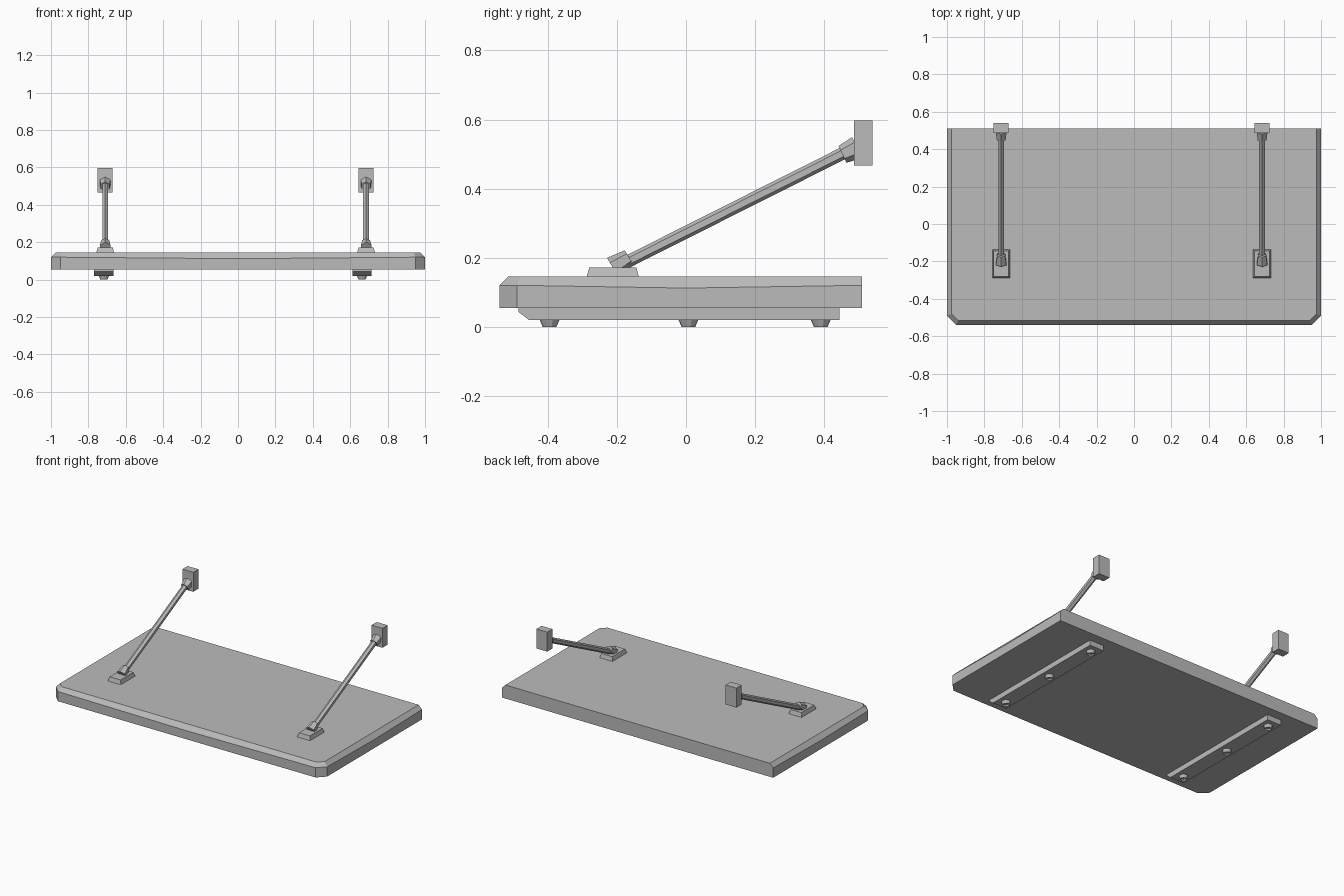
import bpy, bmesh
from mathutils import Vector

cube = bpy.data.objects.get("Cube")
if cube:
    bpy.data.objects.remove(cube, do_unlink=True)

grey = bpy.data.materials.new("plain_grey")
grey.use_nodes = True
colour = (0.5, 0.5, 0.5, 1)
grey.diffuse_color = colour
grey.node_tree.nodes["Principled BSDF"].inputs["Base Color"].default_value = colour


def finish(name, bm):
    bmesh.ops.recalc_face_normals(bm, faces=bm.faces)
    mesh = bpy.data.meshes.new(name)
    bm.to_mesh(mesh)
    bm.free()
    mesh.materials.append(grey)
    obj = bpy.data.objects.new(name, mesh)
    bpy.context.collection.objects.link(obj)
    return obj


def loft(name, rings):
    """Skin a stack of matching closed rings and cap both ends."""
    bm = bmesh.new()
    loops = [[bm.verts.new(p) for p in ring] for ring in rings]
    for low, high in zip(loops, loops[1:]):
        for i in range(len(low)):
            j = (i + 1) % len(low)
            bm.faces.new((low[i], low[j], high[j], high[i]))
    bm.faces.new(loops[0][::-1])
    bm.faces.new(loops[-1])
    return finish(name, bm)


def rect(x, y, hx, hy, z):
    return [(x + sx * hx, y + sy * hy, z)
            for sx, sy in ((-1, -1), (1, -1), (1, 1), (-1, 1))]


def rod(name, start, end, r1, r2, sides):
    """Tapered prism between two points."""
    a, b = Vector(start), Vector(end)
    axis = b - a
    bm = bmesh.new()
    bmesh.ops.create_cone(bm, cap_ends=True, segments=sides, radius1=r1,
                          radius2=r2, depth=axis.length)
    turn = axis.to_track_quat('Z', 'Y').to_matrix().to_4x4()
    bmesh.ops.transform(bm, matrix=turn, verts=bm.verts)
    bmesh.ops.translate(bm, vec=(a + b) / 2, verts=bm.verts)
    return finish(name, bm)


# Shelf board: clipped front corners, bevelled top edge, square back
def board_ring(inset, z, sag=0):
    x, front, back, cut = 1 - inset, -0.54 + inset, 0.51, 0.05 - inset * 0.6
    return [(-x, back, z), (-x, 0, z - sag), (-x, front + cut, z),
            (-x + cut, front, z), (0, front, z - sag), (x - cut, front, z),
            (x, front + cut, z), (x, 0, z - sag), (x, back, z)]


loft("shelf_board", [board_ring(0, 0.055), board_ring(0, 0.12, 0.008),
                     board_ring(0.025, 0.145)])

for side, x_rail, x_arm in (("right", -0.717, -0.71), ("left", 0.663, 0.685)):
    # Under-rail with a sloped front end
    profile = [(-0.485, 0.056), (-0.485, 0.043), (-0.455, 0.02),
               (0.445, 0.02), (0.445, 0.056)]
    loft(side + "_rail", [[(x_rail + dx, y, z) for y, z in profile]
                          for dx in (-0.052, 0.052)])

    # Bolt heads with recessed sockets
    for i, y in enumerate((-0.395, 0.007, 0.39)):
        bolt = rod(f"{side}_bolt_{i + 1}", (x_rail, y, 0.021), (x_rail, y, 0),
                   0.029, 0.02, 10)
        bm = bmesh.new()
        bm.from_mesh(bolt.data)
        cap = min(bm.faces, key=lambda f: f.calc_center_median().z)
        bmesh.ops.inset_individual(bm, faces=[cap], thickness=0.006)
        bmesh.ops.translate(bm, vec=(0, 0, 0.008), verts=cap.verts)
        bm.to_mesh(bolt.data)
        bm.free()

    # Mounting plate on the board
    loft(side + "_foot_plate", [rect(x_arm, -0.212, 0.048, 0.076, 0.143),
                                rect(x_arm, -0.212, 0.040, 0.068, 0.172)])

    # Diagonal brace with collars at both ends
    rod(side + "_lower_collar", (x_arm, -0.212, 0.172),
        (x_arm, -0.165, 0.201), 0.032, 0.024, 6)
    rod(side + "_brace", (x_arm, -0.19, 0.178), (x_arm, 0.48, 0.515),
        0.018, 0.018, 6)
    rod(side + "_upper_collar", (x_arm, 0.453, 0.499),
        (x_arm, 0.495, 0.519), 0.027, 0.033, 6)

    # Wall block
    loft(side + "_wall_block", [rect(x_arm, 0.513, 0.04, 0.027, 0.467),
                                rect(x_arm, 0.513, 0.04, 0.027, 0.597)])
